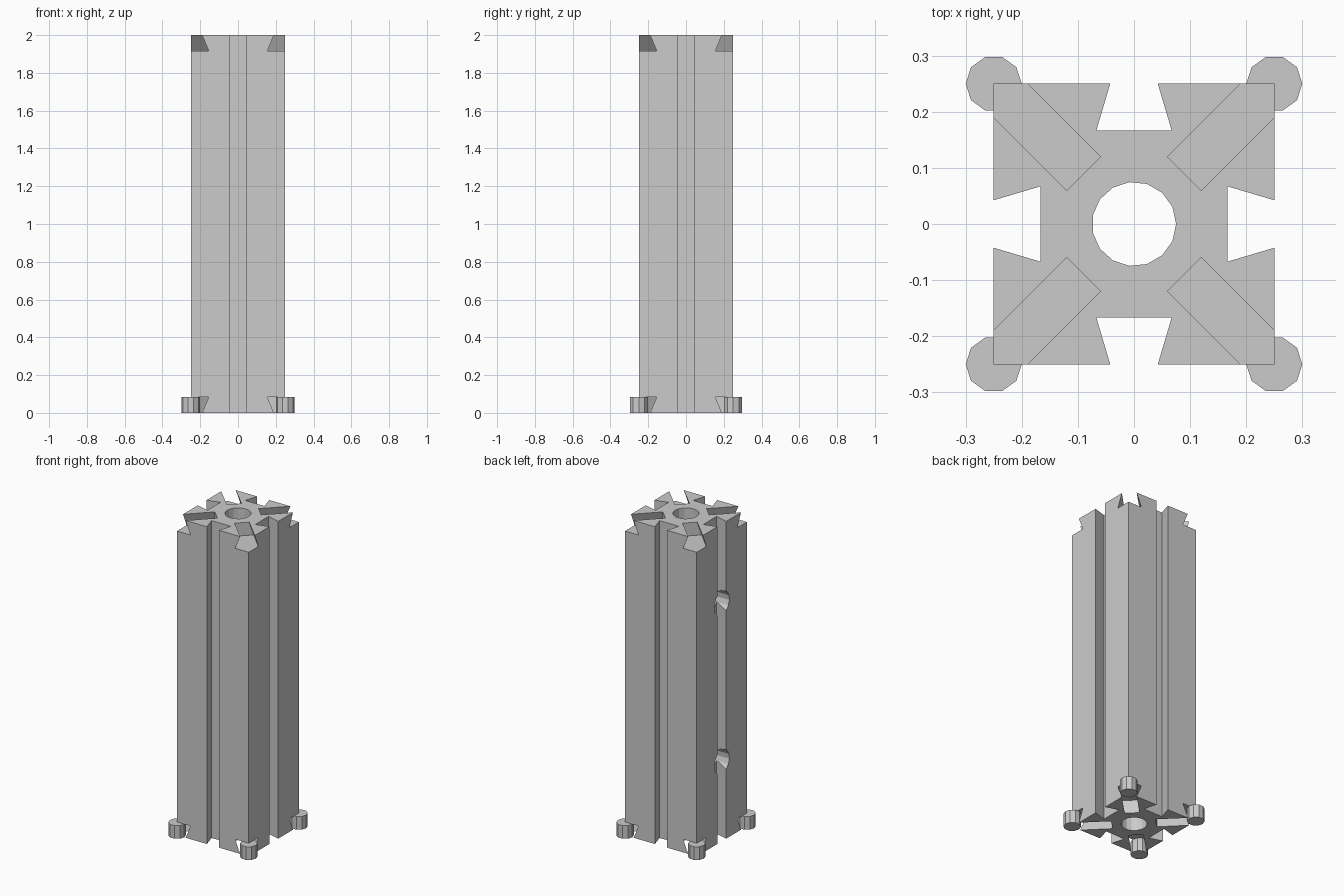
import bpy, bmesh
from math import cos, sin, pi
from mathutils import Vector, Matrix

cube = bpy.data.objects.get("Cube")
if cube:
    bpy.data.objects.remove(cube, do_unlink=True)

grey = bpy.data.materials.new("light_grey")
grey.use_nodes = True
grey.diffuse_color = (0.6, 0.6, 0.6, 1)
grey.node_tree.nodes["Principled BSDF"].inputs["Base Color"].default_value = (0.6, 0.6, 0.6, 1)

HALF, HEIGHT = 0.25, 2.0            # column half width and height
MOUTH, FLOOR, DEPTH = 0.0424, 0.067, 0.083   # shared dovetail section
Z = Vector((0, 0, 1))


def frame(x, y, z, origin):
    """Matrix with the given axes and origin."""
    return Matrix.Translation(origin) @ Matrix((x, y, z)).transposed().to_4x4()


def prism(name, points, length, matrix=Matrix()):
    """Extrude a flat profile along the local z axis."""
    bm = bmesh.new()
    face = bm.faces.new([bm.verts.new((u, v, 0)) for u, v in points])
    side = bmesh.ops.extrude_face_region(bm, geom=[face])["geom"]
    top = [g for g in side if isinstance(g, bmesh.types.BMVert)]
    bmesh.ops.translate(bm, verts=top, vec=(0, 0, length))
    bm.transform(matrix)
    bmesh.ops.recalc_face_normals(bm, faces=bm.faces)
    mesh = bpy.data.meshes.new(name)
    bm.to_mesh(mesh)
    bm.free()
    mesh.materials.append(grey)
    obj = bpy.data.objects.new(name, mesh)
    bpy.context.collection.objects.link(obj)
    return obj


def circle(radius, sides):
    return [(radius * cos(2 * pi * i / sides), radius * sin(2 * pi * i / sides))
            for i in range(sides)]


def cut(target, cutter):
    """Subtract the cutter and remove it."""
    cutter.hide_render = True
    mod = target.modifiers.new("cut", 'BOOLEAN')
    mod.operation, mod.solver, mod.object = 'DIFFERENCE', 'EXACT', cutter
    bpy.context.view_layer.objects.active = target
    bpy.ops.object.modifier_apply(modifier=mod.name)
    bpy.data.objects.remove(cutter, do_unlink=True)


# Column: square section with a dovetail groove in each side
quarter = [(HALF, -HALF), (HALF, -MOUTH), (HALF - DEPTH, -FLOOR),
           (HALF - DEPTH, FLOOR), (HALF, MOUTH)]
section = []
for k in range(4):
    for p in quarter:
        q = Matrix.Rotation(k * pi / 2, 2) @ Vector(p)
        section.append((q.x, q.y))
column = prism("grooved_column", section, HEIGHT)

# Central bore
cut(column, prism("bore_cutter", circle(0.075, 15), HEIGHT + 0.2,
                  Matrix.Translation((0, 0, -0.1))))

# Diagonal dovetail slots in both ends
over = 0.02
lip = MOUTH - over * (FLOOR - MOUTH) / DEPTH
slot = [(-FLOOR, -DEPTH), (FLOOR, -DEPTH), (lip, over), (-lip, over)]
for sx in (-1, 1):
    for sy in (-1, 1):
        out = Vector((sx, sy, 0)).normalized()
        for level, up in ((HEIGHT, Z), (0, -Z)):
            cut(column, prism("slot_cutter", slot, 0.4,
                              frame(Z.cross(out), up, out, out * 0.127 + Z * level)))

# Two side holes running from one groove into the bore
for level in (0.5, 1.5):
    cut(column, prism("side_hole_cutter", circle(0.075, 15), 0.3,
                      frame(Z, Vector((0, 1, 0)), Vector((-1, 0, 0)), Z * level)))

# Corner pads at the foot
for sx, side in ((1, "left"), (-1, "right")):
    for sy, end in ((-1, "front"), (1, "back")):
        prism(f"{end}_{side}_corner_pad", circle(0.05, 10), DEPTH,
              Matrix.Translation((sx * HALF, sy * HALF, 0)))
